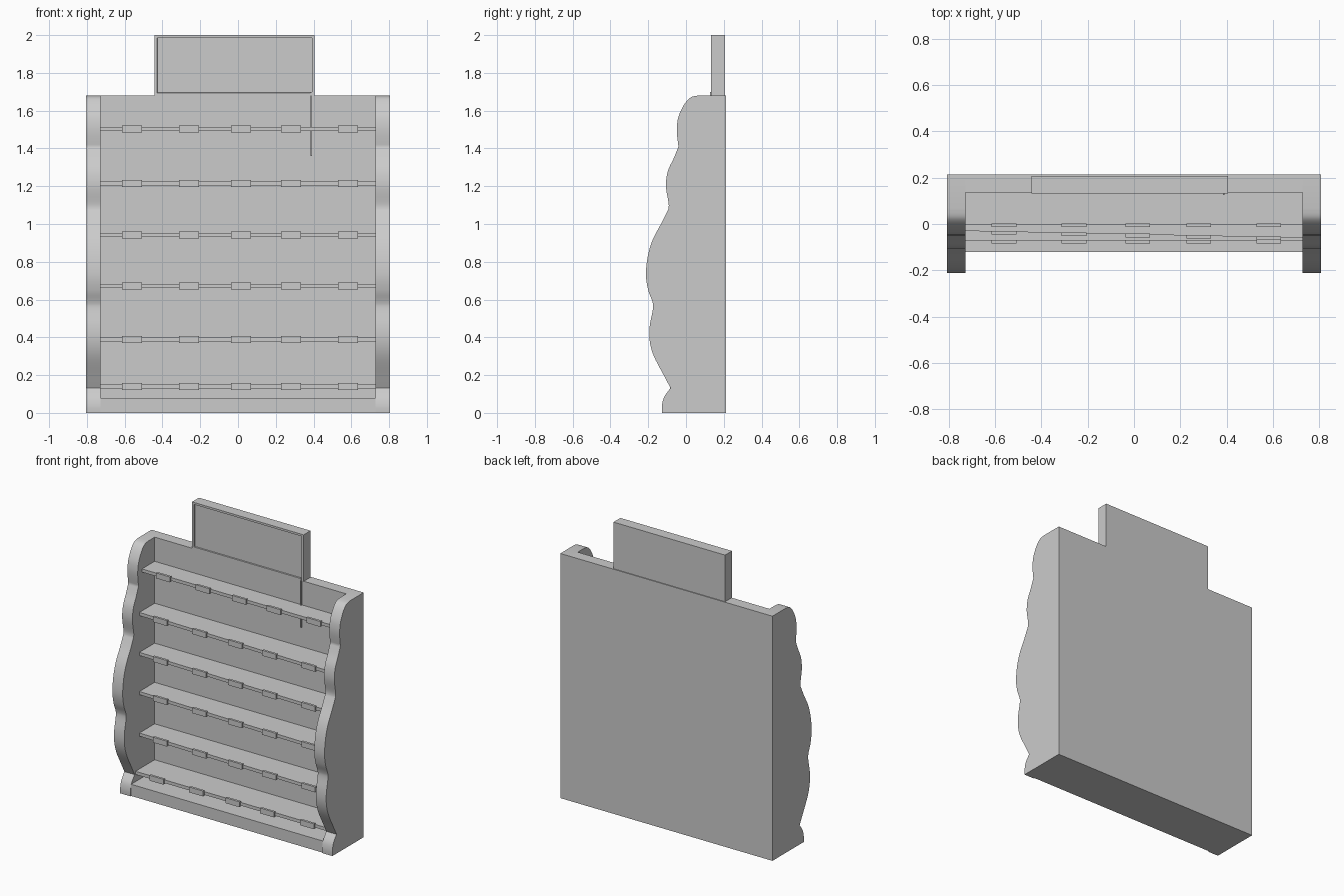
import bpy
import bmesh
from mathutils import Vector

old = bpy.data.objects.get("Cube")
if old:
    bpy.data.objects.remove(old, do_unlink=True)

COLOUR = (0.6, 0.6, 0.6, 1.0)
grey = bpy.data.materials.new("plain grey")
grey.use_nodes = True
grey.diffuse_color = COLOUR
grey.node_tree.nodes["Principled BSDF"].inputs["Base Color"].default_value = COLOUR


def finish(name, bm):
    bmesh.ops.recalc_face_normals(bm, faces=bm.faces)
    mesh = bpy.data.meshes.new(name)
    bm.to_mesh(mesh)
    bm.free()
    mesh.materials.append(grey)
    obj = bpy.data.objects.new(name, mesh)
    bpy.context.collection.objects.link(obj)
    return obj


def prism(name, outline, start, direction):
    """Extrude a closed outline, given by 3D points, along a direction."""
    bm = bmesh.new()
    face = bm.faces.new([bm.verts.new(Vector(p) + Vector(start)) for p in outline])
    ext = bmesh.ops.extrude_face_region(bm, geom=[face])
    moved = [v for v in ext["geom"] if isinstance(v, bmesh.types.BMVert)]
    bmesh.ops.translate(bm, verts=moved, vec=direction)
    return finish(name, bm)


def box(name, x0, x1, y0, y1, z0, z1):
    outline = [(x0, y0, 0), (x1, y0, 0), (x1, y1, 0), (x0, y1, 0)]
    return prism(name, outline, (0, 0, z0), (0, 0, z1 - z0))


def smooth_path(points, steps=5):
    """Catmull-Rom curve through 2D points."""
    pts = [Vector(p) for p in points]
    pts = [pts[0]] + pts + [pts[-1]]
    out = []
    for a, b, c, d in zip(pts, pts[1:], pts[2:], pts[3:]):
        for i in range(steps):
            t = i / steps
            out.append(0.5 * (2 * b + (c - a) * t + (2 * a - 5 * b + 4 * c - d) * t ** 2
                              + (3 * b - a - 3 * c + d) * t ** 3))
    return out + [pts[-1]]


BACK, PANEL, TOP = 0.213, 0.135, 1.68
INNER, OUTER = 0.728, 0.806

# Wavy side panels: scalloped front edge as (y, z), one list per lobe
lobes = [
    [(-0.127, 0), (-0.127, 0.04), (-0.115, 0.085), (-0.082, 0.132)],
    [(-0.082, 0.132), (-0.118, 0.2), (-0.17, 0.3), (-0.192, 0.38), (-0.192, 0.46),
     (-0.175, 0.55), (-0.178, 0.59), (-0.2, 0.65), (-0.212, 0.73), (-0.202, 0.83),
     (-0.175, 0.92), (-0.127, 1.01), (-0.093, 1.08)],
    [(-0.093, 1.08), (-0.092, 1.11), (-0.106, 1.2), (-0.096, 1.28), (-0.064, 1.35), (-0.04, 1.41)],
    [(-0.04, 1.41), (-0.048, 1.48), (-0.047, 1.53), (-0.036, 1.58), (-0.008, 1.635),
     (0.025, 1.67), (0.065, TOP)],
]
edge = []
for lobe in lobes:
    edge += smooth_path(lobe)[:-1]
profile = [(0, p.x, p.y) for p in edge] + [(0, 0.065, TOP), (0, BACK, TOP), (0, BACK, 0)]

for side, x in (("left", INNER), ("right", -OUTER)):
    panel = prism(side + "_side_panel", profile, (x, 0, 0), (OUTER - INNER, 0, 0))
    bpy.ops.object.select_all(action="DESELECT")
    panel.select_set(True)
    bpy.context.view_layer.objects.active = panel
    bpy.ops.object.shade_smooth_by_angle(angle=0.5)

# Back board and plinth
box("back_board", -INNER, INNER, PANEL, BACK, 0, TOP)
box("plinth", -INNER, INNER, -0.12, PANEL, 0, 0.08)

# Shelves as (bottom height, front y at the right end, front y at the left end)
shelves = [(0.129, -0.072, -0.072), (0.376, -0.03, -0.06), (0.661, -0.03, -0.06),
           (0.93, -0.03, -0.06), (1.204, -0.03, -0.06), (1.492, -0.002, -0.002)]
THICK = 0.022
for n, (z, y_right, y_left) in enumerate(shelves, 1):
    outline = [(-INNER, y_right, 0), (INNER, y_left, 0), (INNER, PANEL, 0), (-INNER, PANEL, 0)]
    prism(f"shelf_{n}", outline, (0, 0, z), (0, 0, THICK))
    # Price tags clipped to the shelf edge
    for k, x in enumerate((-0.561, -0.259, 0.016, 0.28, 0.582), 1):
        y = y_right + (y_left - y_right) * (x + INNER) / (2 * INNER)
        box(f"price_tag_{n}_{k}", x - 0.053, x + 0.053, y - 0.012, y + 0.004,
            z - 0.007, z + THICK + 0.008)

# Header sign with a recessed face
bm = bmesh.new()
x0, x1, y0, y1, z0, z1 = -0.442, 0.406, 0.132, 0.207, TOP, 2.0
front = bm.faces.new([bm.verts.new(p) for p in
                      ((x0, y0, z0), (x1, y0, z0), (x1, y0, z1), (x0, y0, z1))])
ext = bmesh.ops.extrude_face_region(bm, geom=[front], use_keep_orig=True)
bmesh.ops.translate(bm, vec=(0, y1 - y0, 0),
                    verts=[v for v in ext["geom"] if isinstance(v, bmesh.types.BMVert)])
bmesh.ops.recalc_face_normals(bm, faces=bm.faces)
bmesh.ops.inset_region(bm, faces=[front], thickness=0.02)
bmesh.ops.inset_region(bm, faces=[front], thickness=0.002, depth=-0.008)
finish("header_sign", bm)

# Thin cord hanging from the sign
box("hanging_cord", 0.384, 0.391, 0.126, 0.136, 1.36, 1.7)
